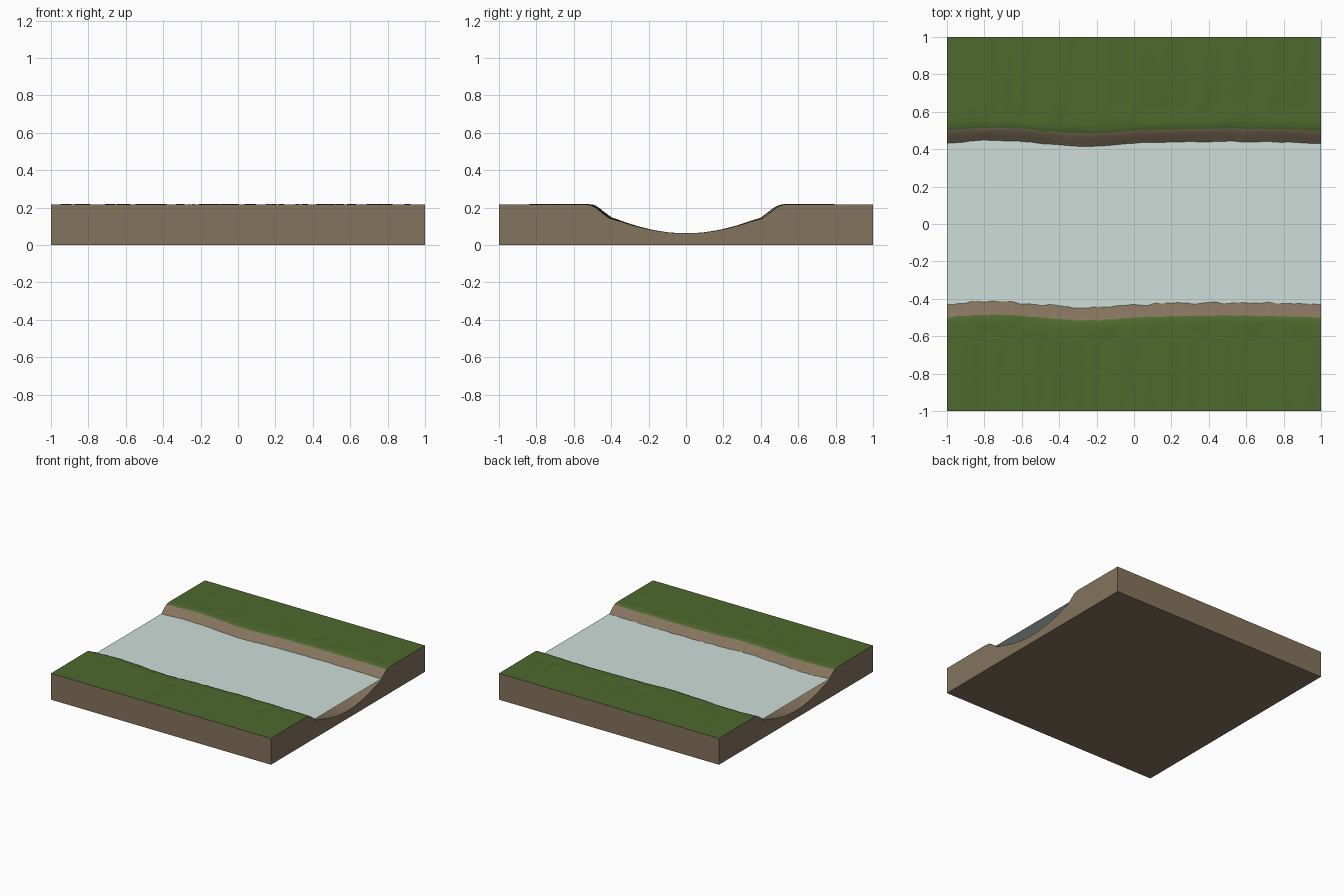
import bpy, bmesh, math
from mathutils import Vector, noise

cube = bpy.data.objects.get("Cube")
if cube:
    bpy.data.objects.remove(cube, do_unlink=True)


def material(name, rgb):
    linear = [(c / 255) ** 2.2 for c in rgb] + [1]
    m = bpy.data.materials.new(name)
    m.use_nodes = True
    m.diffuse_color = linear
    m.node_tree.nodes["Principled BSDF"].inputs["Base Color"].default_value = linear
    return m


EARTH = material("brown earth", (132, 115, 94))
GRASS = material("grass green", (79, 105, 49))
WATER = material("pale water", (204, 221, 215))


def add_object(name, bm, mats):
    mesh = bpy.data.meshes.new(name)
    bm.to_mesh(mesh)
    bm.free()
    for m in mats:
        mesh.materials.append(m)
    obj = bpy.data.objects.new(name, mesh)
    bpy.context.collection.objects.link(obj)
    return obj


# Half cross-section: river bed, bank, rough verge, flat outer field
HALF = [(0, .063), (.05, .064), (.1, .068), (.15, .075), (.2, .084), (.25, .096),
        (.3, .11), (.35, .126), (.39, .137), (.41, .143), (.43, .157), (.455, .177),
        (.48, .197), (.5, .209), (.52, .215), (.54, .217), (.57, .217), (.6, .217),
        (.63, .217), (.66, .217), (1, .216)]
PROFILE = [(-y, z) for y, z in reversed(HALF[1:])] + HALF
GRASS_START, VERGE_END, COLUMNS = .5, .66, 100


def meander(x):
    if x < 0:
        return .015 * math.sin(2 * math.pi * (x + 1))
    return .01 * math.sin(math.pi * x)


def ground_point(x, y, z):
    # Bumps fade out at the ends so the tile edges stay clean
    fade = min(1, (1 - abs(x)) / .1)
    side = abs(y)
    if side < 1:
        shift = meander(x) * min(1, side / .4)
        if side > VERGE_END - .01:
            shift *= .1
        rough = noise.noise(Vector((x * 9, y * 9, 3)))
        fine = noise.noise(Vector((x * 24, y * 20, 8)))
        weight = fade * (1 if side > .38 else .2)
        y += shift + weight * .006 * fine
        z += weight * (.004 * rough + .003 * fine)
    return x, y, z


# Ground surface with side walls, end walls and base
bm = bmesh.new()
rows = []
for i in range(COLUMNS + 1):
    x = -1 + 2 * i / COLUMNS
    rows.append([bm.verts.new(ground_point(x, y, z)) for y, z in PROFILE])
for a, b in zip(rows, rows[1:]):
    for j in range(len(PROFILE) - 1):
        f = bm.faces.new((a[j], b[j], b[j + 1], a[j + 1]))
        f.smooth = True
        middle = abs(PROFILE[j][0] + PROFILE[j + 1][0]) / 2
        f.material_index = 1 if middle > GRASS_START else 0
low = {(sx, sy): bm.verts.new((sx, sy, 0)) for sx in (-1, 1) for sy in (-1, 1)}
bm.faces.new([low[-1, -1], low[-1, 1], low[1, 1], low[1, -1]])
bm.faces.new([low[-1, -1], low[1, -1]] + [r[0] for r in reversed(rows)])
bm.faces.new([low[1, 1], low[-1, 1]] + [r[-1] for r in rows])
bm.faces.new([low[1, -1], low[1, 1]] + rows[-1][::-1])
bm.faces.new([low[-1, 1], low[-1, -1]] + rows[0])
bm.normal_update()
# Crisp rim between the turf and the walls
for e in bm.edges:
    if len(e.link_faces) == 2 and e.calc_face_angle(0) > math.radians(50):
        e.smooth = False
add_object("river_ground", bm, [EARTH, GRASS])

# Flat water sheet, its long edges tucked into the banks
bm = bmesh.new()
sheet = [bm.verts.new((sx, sy * .46, .158)) for sx, sy in ((-1, -1), (1, -1), (1, 1), (-1, 1))]
bm.faces.new(sheet)
add_object("river_water", bm, [WATER])
